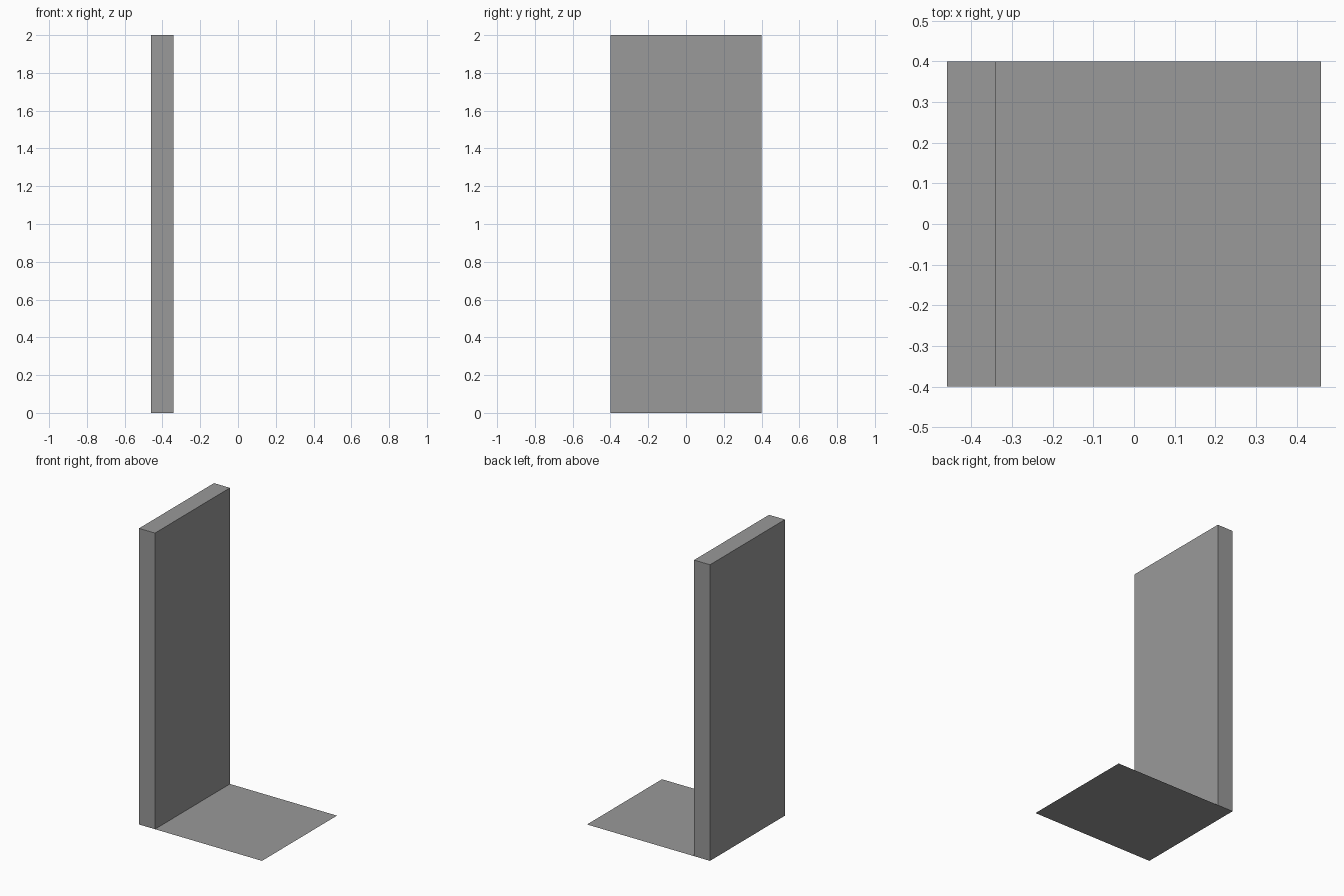
import bpy
import bmesh
from mathutils import Matrix

if "Cube" in bpy.data.objects:
    bpy.data.objects.remove(bpy.data.objects["Cube"])

WIDTH, DEPTH, HEIGHT, THICK = 0.919, 0.8, 2.0, 0.119

grey = bpy.data.materials.new("dark_grey")
grey.diffuse_color = (0.32, 0.32, 0.32, 1)
grey.use_nodes = True
grey.node_tree.nodes["Principled BSDF"].inputs["Base Color"].default_value = grey.diffuse_color


def add_object(name, bm):
    mesh = bpy.data.meshes.new(name)
    bm.to_mesh(mesh)
    bm.free()
    mesh.materials.append(grey)
    obj = bpy.data.objects.new(name, mesh)
    bpy.context.collection.objects.link(obj)
    return obj


# Thin floor sheet, running under the wall
bm = bmesh.new()
bmesh.ops.create_grid(bm, x_segments=1, y_segments=1, size=0.5,
                      matrix=Matrix.Diagonal((WIDTH, DEPTH, 1, 1)))
add_object("floor_sheet", bm)

# Upright wall along the left edge; the floor sheet closes its underside
bm = bmesh.new()
bmesh.ops.create_cube(
    bm, size=1,
    matrix=Matrix.Translation(((THICK - WIDTH) / 2, 0, HEIGHT / 2))
    @ Matrix.Diagonal((THICK, DEPTH, HEIGHT, 1)))
bm.normal_update()
underside = [f for f in bm.faces if f.normal.z < -0.5]
bmesh.ops.delete(bm, geom=underside, context='FACES_ONLY')
add_object("wall_panel", bm)
